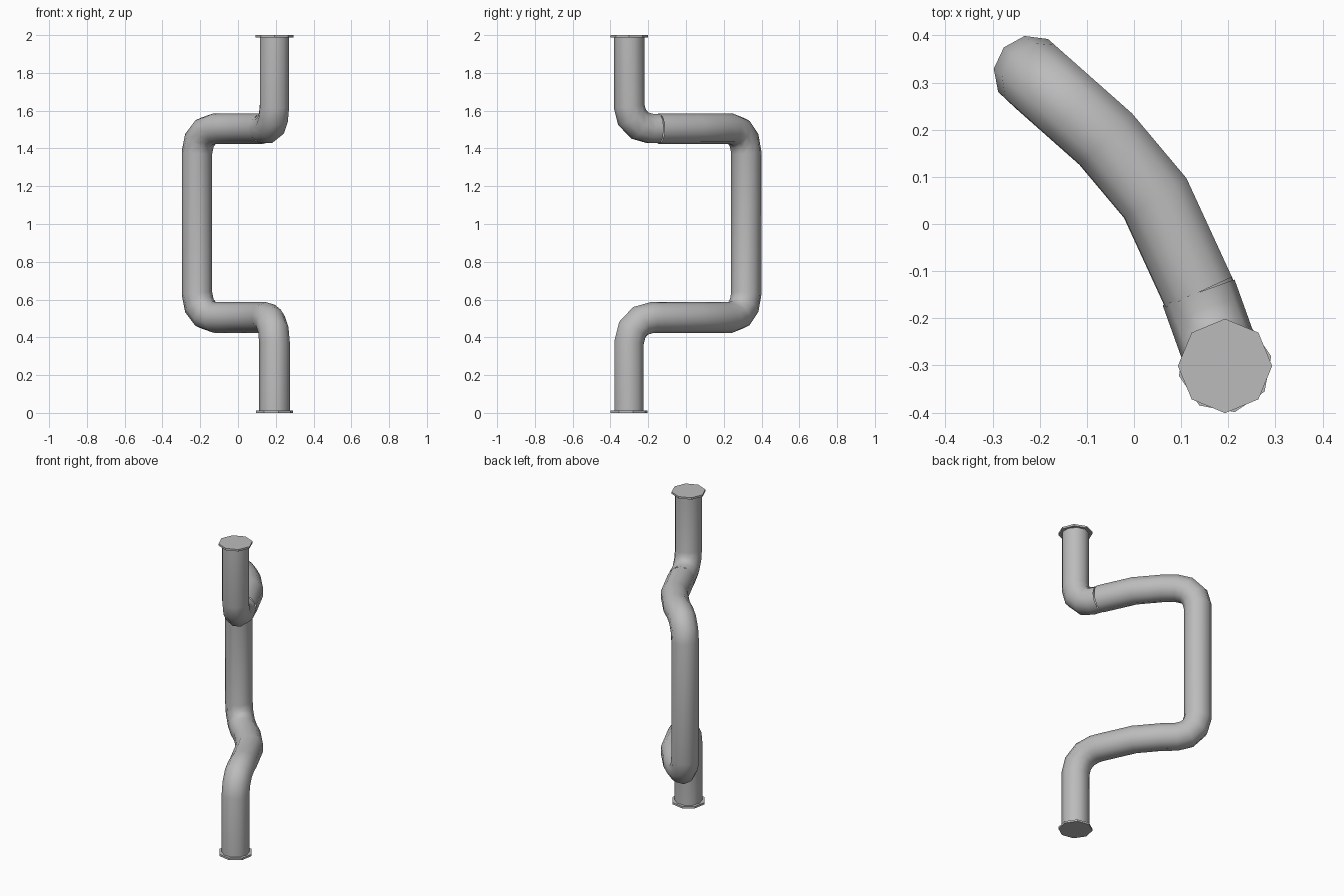
import bpy, bmesh, math
from mathutils import Vector

if "Cube" in bpy.data.objects:
    bpy.data.objects.remove(bpy.data.objects["Cube"])

RADIUS = 0.081
SIDES = 10
FRONT = (0.193, -0.301)
BACK = (-0.217, 0.319)
LOW, HIGH = 0.505, 1.505
# Plan of the bowed horizontal run, from front to back
BOW = [(0.137, -0.145), (0.045, 0.055), (-0.06, 0.18)]

grey = bpy.data.materials.new("pipe grey")
grey.use_nodes = True
colour = (0.5, 0.5, 0.5, 1)
grey.diffuse_color = colour
grey.node_tree.nodes["Principled BSDF"].inputs["Base Color"].default_value = colour


def finish(bm, name, angle):
    bmesh.ops.recalc_face_normals(bm, faces=bm.faces)
    mesh = bpy.data.meshes.new(name)
    bm.to_mesh(mesh)
    bm.free()
    mesh.materials.append(grey)
    obj = bpy.data.objects.new(name, mesh)
    bpy.context.collection.objects.link(obj)
    bpy.ops.object.select_all(action='DESELECT')
    obj.select_set(True)
    bpy.context.view_layer.objects.active = obj
    bpy.ops.object.shade_smooth_by_angle(angle=math.radians(angle))


def elbow(before, corner, after, reach, steps=3):
    """Points of a right-angle bend that starts and ends at reach from the corner."""
    corner = Vector(corner)
    a = (Vector(before) - corner).normalized() * reach
    b = (Vector(after) - corner).normalized() * reach
    turns = [math.pi / 2 * i / steps for i in range(steps + 1)]
    return [corner + a * (1 - math.sin(t)) + b * (1 - math.cos(t)) for t in turns]


def sweep(name, path):
    """Round tube along a path, with each ring mitred between its segments."""
    path = [Vector(p) for p in path]
    dirs = [(q - p).normalized() for p, q in zip(path, path[1:])]
    turn = dirs[0].to_track_quat('Z', 'Y')
    ring = []
    for i in range(SIDES):
        t = 2 * math.pi * i / SIDES
        ring.append(path[0] + turn @ Vector((math.cos(t), math.sin(t), 0)) * RADIUS)
    bm = bmesh.new()
    old = [bm.verts.new(p) for p in ring]
    for i, d in enumerate(dirs):
        end = path[i + 1]
        normal = d + dirs[i + 1] if i + 1 < len(dirs) else d
        ring = [p + d * ((end - p).dot(normal) / d.dot(normal)) for p in ring]
        new = [bm.verts.new(p) for p in ring]
        for j in range(SIDES):
            k = (j + 1) % SIDES
            bm.faces.new((old[j], old[k], new[k], new[j]))
        old = new
    finish(bm, name, 60)


def flange(name, z, spin):
    """Thin eight-sided end plate."""
    bm = bmesh.new()
    bmesh.ops.create_cone(bm, cap_ends=True, segments=8, radius1=0.1, radius2=0.1, depth=0.012)
    for v in bm.verts:
        x, y = v.co.x, v.co.y
        v.co.x = FRONT[0] + x * math.cos(spin) - y * math.sin(spin)
        v.co.y = FRONT[1] + x * math.sin(spin) + y * math.cos(spin)
        v.co.z += z
    finish(bm, name, 30)


low_bow = [(x, y, LOW) for x, y in BOW]
high_bow = [(x, y, HIGH) for x, y in reversed(BOW)]
bottom, top = (*FRONT, 0.006), (*FRONT, 1.994)
back_low, back_high = (*BACK, LOW), (*BACK, HIGH)

# Main pipe: lower leg, lower run, back riser and upper run
sweep("main_pipe",
      [bottom] + elbow(bottom, (*FRONT, LOW), low_bow[0], 0.13) + low_bow
      + elbow(low_bow[-1], back_low, back_high, 0.125)
      + elbow(back_low, back_high, high_bow[0], 0.125) + high_bow)

# Upper elbow and leg, joined to the main pipe at a seam
sweep("upper_elbow",
      [high_bow[-1]] + elbow(high_bow[-1], (*FRONT, HIGH), top, 0.12) + [top])

# End plates
flange("bottom_flange", 0.006, math.radians(12))
flange("top_flange", 1.994, 0)
